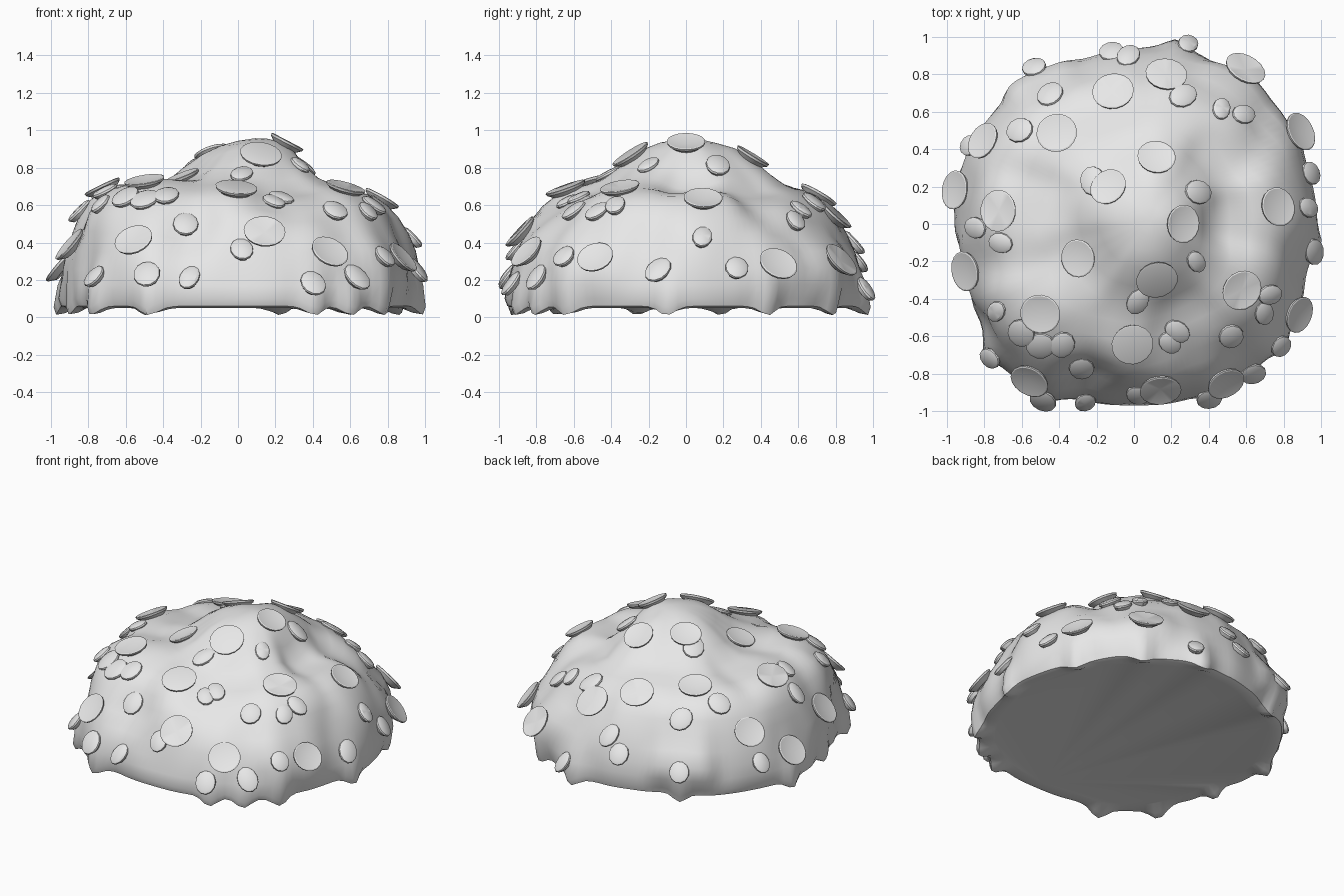
import bpy, bmesh, math, random
from mathutils import Vector, Matrix
from mathutils.bvhtree import BVHTree

if "Cube" in bpy.data.objects:
    bpy.data.objects.remove(bpy.data.objects["Cube"])

random.seed(4)
grey = bpy.data.materials.new("pale_grey")
grey.diffuse_color = (0.8, 0.8, 0.8, 1)
grey.use_nodes = True
grey.node_tree.nodes["Principled BSDF"].inputs["Base Color"].default_value = grey.diffuse_color

# Where the large discs and the small pads sit on the mound
DISCS = [(.26, 0, .93), (-.13, .19, .86), (.12, -.29, .86), (.12, .35, .85), (-.29, -.18, .735),
         (-.01, -.64, .68), (.57, -.35, .675), (-.5, -.48, .725), (-.72, .07, .69), (-.41, .48, .68),
         (.76, .09, .62), (-.11, .7, .64), (.17, .79, .54), (.14, -.88, .45), (-.56, -.84, .41),
         (.49, -.85, .34), (.87, -.48, .31), (.88, .49, .28), (.59, .82, .3), (-.8, .44, .45),
         (-.94, .18, .26), (-.89, -.25, .38)]
PADS = [(-.74, -.47, .61), (-.85, -.02, .57), (-.71, -.1, .67), (-.61, .5, .63), (-.45, .7, .55),
        (-.54, .85, .25), (-.12, .92, .3), (-.03, .9, .4), (.29, .96, .15), (.26, .68, .61),
        (.47, .62, .58), (.59, .59, .52), (.34, .17, .81), (.33, -.2, .81), (.02, -.41, .76),
        (.23, -.57, .63), (.19, -.63, .61), (.52, -.6, .57), (.7, -.48, .57), (.73, -.38, .6),
        (.96, -.15, .25), (.94, .09, .43), (.94, .27, .26), (.8, -.66, .33), (.63, -.79, .21),
        (.4, -.93, .18), (-.26, -.95, .21), (-.49, -.94, .23), (.02, -.91, .36), (-.28, -.76, .49),
        (-.38, -.63, .63), (-.5, -.65, .63), (-.6, -.58, .64), (-.77, -.72, .22), (-.22, .23, .82),
        (-.88, .42, .25)]
# Peak, and the hollows between the peak and the outer shoulders
RELIEF = [(.1, .02, .95), (.43, .03, .67), (-.45, .12, .69), (.28, -.5, .66), (-.05, .5, .71),
          (.48, .38, .62)]

# Plan outline radius every 15 degrees from +x, and side profile (fraction, height)
OUTLINE = [.98, .97, .95, .98, .96, .98, .94, .92, .9, .96, .96, .97,
           .96, .92, .97, 1.04, 1.04, .98, .97, .98, .99, 1.01, .98, .96]
PROFILE = [(.9, .055), (.95, .05), (.985, .06), (1, .1), (.985, .17), (.96, .25), (.93, .34),
           (.89, .43), (.85, .52), (.8, .59), (.73, .645), (.65, .68), (.55, .705), (.45, .74),
           (.35, .8), (.25, .87), (.16, .92), (.08, .945)]
# Spots round the foot where the skirt swells into a drip
DRIPS = [(-.5, -.97), (.43, -.95), (.8, -.66), (-.82, -.72), (-.54, .85), (.22, .95),
         (.6, .8), (.9, .46), (-.95, .18), (-.93, -.27), (.6, -.8), (.95, -.1)]
SEG = 144


def outline(a):
    t = a / math.radians(15)
    i = int(t)
    k = t - i
    k = k * k * (3 - 2 * k)
    return OUTLINE[i % 24] * (1 - k) + OUTLINE[(i + 1) % 24] * k


def drip(a):
    d = Vector((math.cos(a), math.sin(a)))
    return max(math.exp(-((d - Vector(p).normalized()).length / .065) ** 2) for p in DRIPS)


def finish(bm, name, angle):
    bmesh.ops.recalc_face_normals(bm, faces=bm.faces)
    me = bpy.data.meshes.new(name)
    bm.to_mesh(me)
    bm.free()
    ob = bpy.data.objects.new(name, me)
    bpy.context.collection.objects.link(ob)
    me.materials.append(grey)
    bpy.ops.object.select_all(action='DESELECT')
    ob.select_set(True)
    bpy.context.view_layer.objects.active = ob
    bpy.ops.object.shade_smooth_by_angle(angle=math.radians(angle))
    return ob


def bridge(bm, rings):
    for a, b in zip(rings, rings[1:]):
        n = len(a)
        for i in range(n):
            bm.faces.new((a[i], a[(i + 1) % n], b[(i + 1) % n], b[i]))


def fan(bm, ring, top):
    for i in range(len(ring)):
        bm.faces.new((ring[i], ring[(i + 1) % len(ring)], top))


# Mound: lofted rings with drips at the foot, then pushed to pass through the spots
bm = bmesh.new()
rings = []
for row, (f, z) in enumerate(PROFILE):
    ring = []
    foot = (0, .6, 1, 1, .6, .2)[row] if row < 6 else 0
    for i in range(SEG):
        a = math.tau * i / SEG
        b = drip(a) * foot
        r = f * (outline(a) * f + .97 * (1 - f)) + .035 * b
        ring.append(bm.verts.new((r * math.cos(a) + .09 * (1 - f) ** 2,
                                  r * math.sin(a) + .02 * (1 - f),
                                  z - (.048 * b if z < .12 else 0))))
    rings.append(ring)
bridge(bm, rings)
fan(bm, rings[-1], bm.verts.new((.09, .02, .955)))
bm.normal_update()
base = BVHTree.FromBMesh(bm)
fits = []
for p in DISCS + PADS + RELIEF:
    p = Vector(p)
    hit = base.ray_cast(Vector((0, 0, .06)), (p - Vector((0, 0, .06))).normalized())[0]
    if hit:
        sink = .015 if p.z < .6 else 0
        fits.append((p.normalized(), min(1.15, max(.83, p.length / hit.length)) - 1 - sink))
for v in bm.verts:
    d = v.co.normalized()
    w = [(math.exp(-((d - q).length / .14) ** 2), e) for q, e in fits]
    shift = sum(k * e for k, e in w) / (sum(k for k, e in w) + .1)
    v.co *= 1 + shift * min(1, max(0, (v.co.z - .1) / .1))
bm.faces.new(rings[0])
bmesh.ops.recalc_face_normals(bm, faces=bm.faces)
surface = BVHTree.FromBMesh(bm)
finish(bm, "mound", 50)


def plates(name, spots, sides, section, centre, size):
    """Lay one small round plate on the mound at every spot, tipped towards the sky."""
    bm = bmesh.new()
    for p in spots:
        p = Vector(p)
        co = surface.find_nearest(p)[0]
        # average the slope around the spot so plates lie evenly
        no = sum((n[1] for n in surface.find_nearest_range(co, .07)), Vector()).normalized()
        up = (no + Vector((0, 0, .7 * (1 - no.z)))).normalized()
        sx, sy = size()
        co += no * sy * .5 * math.sin(no.angle(up))
        side = Vector((0, 0, 1)).cross(up).normalized()
        m = Matrix((side, up.cross(side), up)).transposed().to_4x4()
        m = Matrix.Translation(co) @ m @ Matrix.Rotation(random.uniform(-.5, .5), 4, 'Z')
        rings = []
        for f, z in section:
            rings.append([bm.verts.new(m @ Vector((f * sx * math.cos(math.tau * i / sides),
                                                   f * sy * math.sin(math.tau * i / sides), z)))
                          for i in range(sides)])
        bridge(bm, rings)
        fan(bm, rings[-1], bm.verts.new(m @ Vector((0, 0, centre))))
        bm.faces.new(rings[0])
    finish(bm, name, 30)


def disc_size():
    r = random.uniform(.1, .114)
    return r, r * random.uniform(.92, 1.0)


def pad_size():
    r = random.uniform(.068, .086)
    return r * random.uniform(.68, .9), r


# Large shallow dishes with a raised rim
plates("large_discs", DISCS, 18, [(.6, -.02), (.97, .01), (1, .022), (.93, .025)], .01, disc_size)
# Small oval domed pads
plates("small_pads", PADS, 12, [(.8, -.02), (1, .002), (.97, .012), (.75, .02)], .023, pad_size)
